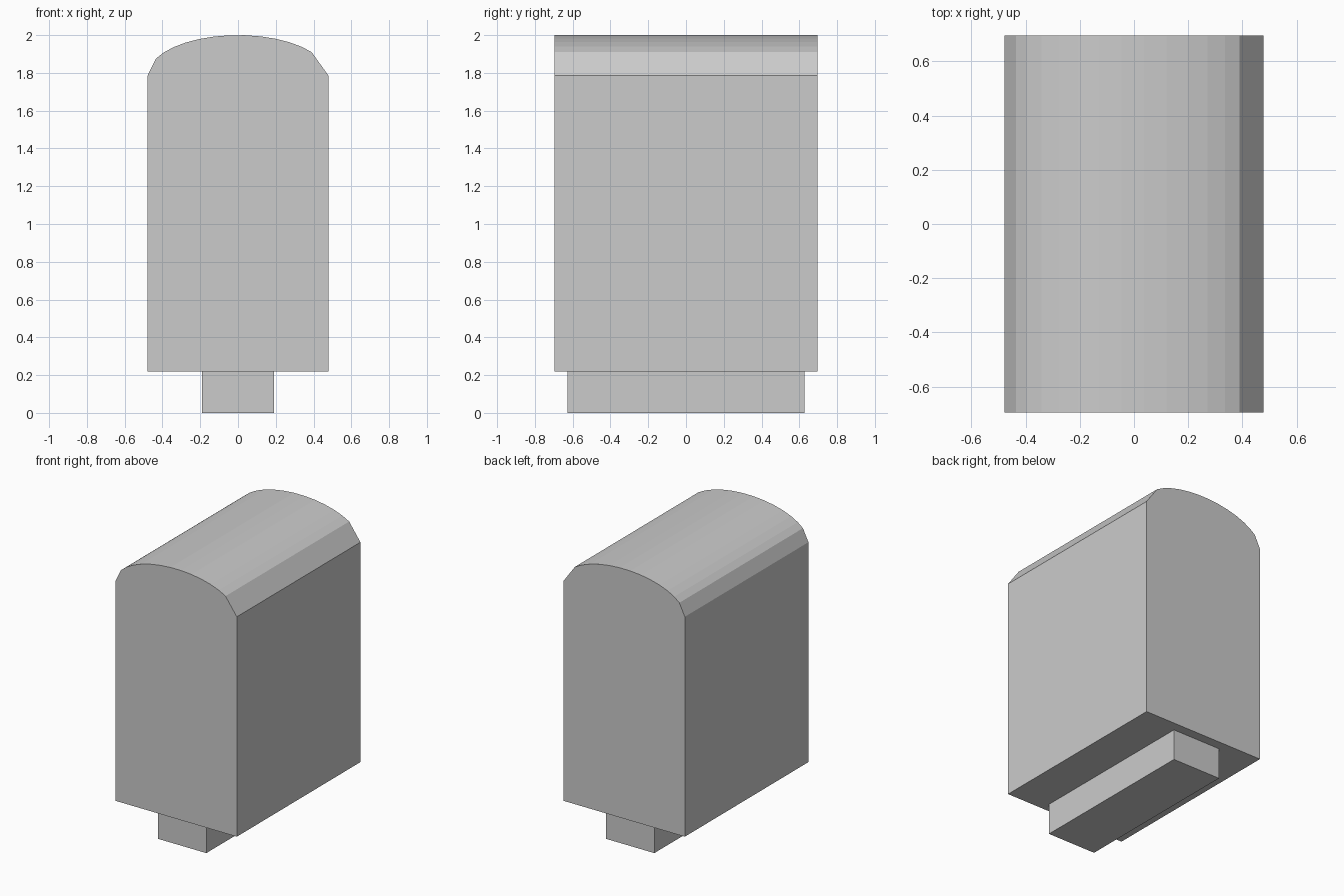
import bpy, bmesh
from math import sin, cos, radians

if "Cube" in bpy.data.objects:
    bpy.data.objects.remove(bpy.data.objects["Cube"])


def extrude_profile(name, profile, half_depth):
    """Extrude a closed x-z profile symmetrically along y."""
    bm = bmesh.new()
    face = bm.faces.new([bm.verts.new((x, -half_depth, z)) for x, z in profile])
    result = bmesh.ops.extrude_face_region(bm, geom=[face])
    moved = [v for v in result["geom"] if isinstance(v, bmesh.types.BMVert)]
    bmesh.ops.translate(bm, verts=moved, vec=(0, 2 * half_depth, 0))
    bmesh.ops.recalc_face_normals(bm, faces=bm.faces[:])
    mesh = bpy.data.meshes.new(name)
    bm.to_mesh(mesh)
    bm.free()
    obj = bpy.data.objects.new(name, mesh)
    bpy.context.collection.objects.link(obj)
    return obj


# Body: straight walls under a low elliptical crown, wider facet on the right
half_width, spring, rise = 0.478, 1.787, 0.213
angles = [0] + [35.5 + 10 * i for i in range(13)] + [180]
crown = [(half_width * cos(radians(a)), spring + rise * sin(radians(a))) for a in angles]
extrude_profile("body", [(-half_width, 0.22), (half_width, 0.22)] + crown, 0.696)

# Foot: narrow block under the body
extrude_profile("foot", [(-0.19, 0), (0.19, 0), (0.19, 0.22), (-0.19, 0.22)], 0.628)
